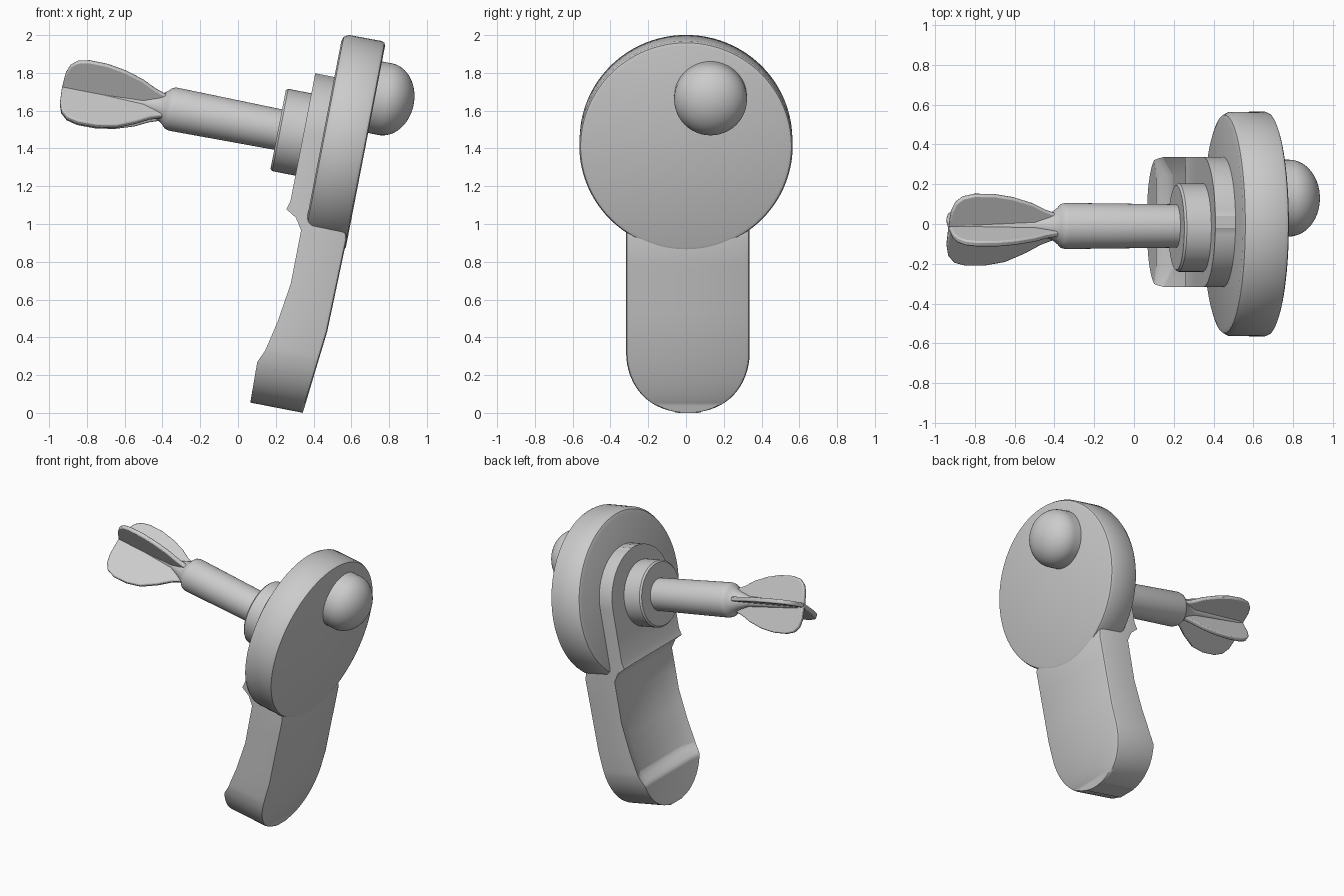
import bpy, bmesh, math
from mathutils import Matrix

if "Cube" in bpy.data.objects:
    bpy.data.objects.remove(bpy.data.objects["Cube"])

# Parts are built in a local frame: x = lock axis, z = long direction, then tilted
TILT = Matrix.Translation((0.675, 0, 1.41)) @ Matrix.Rotation(math.radians(11), 4, 'Y')


def finish(bm, name, bevel=0.0, segs=2):
    bmesh.ops.recalc_face_normals(bm, faces=bm.faces[:])
    bm.transform(TILT)
    me = bpy.data.meshes.new(name)
    bm.to_mesh(me)
    bm.free()
    ob = bpy.data.objects.new(name, me)
    bpy.context.collection.objects.link(ob)
    if bevel:
        m = ob.modifiers.new("soft_edges", 'BEVEL')
        m.width, m.segments = bevel, segs
        m.limit_method, m.angle_limit = 'ANGLE', math.radians(50)
    bpy.ops.object.select_all(action='DESELECT')
    ob.select_set(True)
    bpy.context.view_layer.objects.active = ob
    bpy.ops.object.shade_smooth_by_angle(angle=math.radians(35))
    return ob


def loft(rings, name):
    """Skin a list of equal-length closed rings and cap both ends."""
    bm = bmesh.new()
    vs = [[bm.verts.new(p) for p in r] for r in rings]
    n = len(vs[0])
    for a, b in zip(vs, vs[1:]):
        for i in range(n):
            j = (i + 1) % n
            bm.faces.new((a[i], a[j], b[j], b[i]))
    bm.faces.new(vs[0])
    bm.faces.new(vs[-1])
    return finish(bm, name)


def turned(profile, name, y=0.0, z=0.0, sides=64):
    """Round part about the lock axis from (x, radius) points."""
    rings = [[(x, y + r * math.cos(2 * math.pi * i / sides),
               z + r * math.sin(2 * math.pi * i / sides)) for i in range(sides)]
             for x, r in profile]
    return loft(rings, name)


def interp(table, v):
    for (v0, a), (v1, b) in zip(table, table[1:]):
        if v0 <= v <= v1:
            return a + (b - a) * (v - v0) / (v1 - v0)
    return table[0][1] if v < table[0][0] else table[-1][1]


# Big front disc with rounded rims
turned([(-0.232, 0.525), (-0.224, 0.548), (-0.2, 0.563), (-0.022, 0.565),
        (-0.006, 0.558), (0, 0.542)], "front_disc", sides=96)

# Long body: rounded at both ends, hollowed at the back below the disc
BOT, TOP, HALF = -1.447, 0.33, 0.327
front = [(BOT, -0.057), (-1.0, -0.012), (-0.5, -0.004), (-0.35, -0.05), (TOP, -0.05)]
back = [(BOT, -0.34), (-1.23, -0.345), (-1.16, -0.315), (-1.0, -0.28), (-0.79, -0.25),
        (-0.5, -0.25), (-0.44, -0.29), (-0.405, -0.348), (-0.36, -0.335), (TOP, -0.335)]
floor = [(BOT, -0.34), (-1.23, -0.335), (-1.16, -0.265), (-0.79, -0.21),
         (-0.5, -0.23), (-0.44, -0.27), (-0.405, -0.345), (-0.36, -0.335), (TOP, -0.335)]
arc = [math.pi / 2 * k / 16 for k in range(1, 16)]
stations = {BOT + HALF * (1 - math.sin(a)): HALF * math.cos(a) ** 0.85 for a in arc}
stations.update({TOP - HALF * (1 - math.sin(a)): HALF * math.cos(a) for a in arc})
for v in (-1.12, -1.0, -0.9, -0.79, -0.65, -0.5, -0.44, -0.405, -0.36, -0.2, 0.0):
    stations[v] = HALF
for v in (-1.23, -1.16):
    t = (BOT + HALF - v) / HALF
    stations[v] = HALF * math.sqrt(1 - t * t) ** 0.85
stations[BOT], stations[TOP] = 0.07, 0.03
rings = []
for v in sorted(stations):
    w = stations[v]
    f, b, m = interp(front, v), interp(back, v), interp(floor, v)
    c = min(0.018, 0.3 * w)          # softened front edges
    half = [(f, w - c), (f - 0.3 * c, w - 0.3 * c), (f - c, w), (b, w), (m, 0.72 * w)]
    section = half + [(x, -y) for x, y in reversed(half)]
    rings.append([(x, y + 0.01, v) for x, y in section])
loft(rings, "lock_body")

# Collar and shaft behind the body
turned([(-0.30, 0.222), (-0.460, 0.222), (-0.471, 0.212)], "collar", y=-0.018)
turned([(-0.40, 0.108), (-1.04, 0.116), (-1.062, 0.11), (-1.075, 0.095),
        (-1.10, 0.075), (-1.13, 0.06), (-1.2, 0.035), (-1.6, 0.02)],
       "shaft", y=-0.01, sides=48)

# Four curved tail fins, the lower front one wider: (angle, width scale)
outline = [(-1.05, 0.07), (-1.10, 0.08), (-1.15, 0.098), (-1.22, 0.135), (-1.32, 0.168),
           (-1.42, 0.186), (-1.52, 0.187), (-1.58, 0.172), (-1.615, 0.14),
           (-1.632, 0.09), (-1.637, 0.0), (-1.05, 0.0)]
for k, (angle, wide) in enumerate([(27, 1), (117, 1), (222, 1.33), (295, 1.04)]):
    bm = bmesh.new()
    pts = [(x, r * (1 + (wide - 1) * min(1, max(0, (-1.1 - x) / 0.2)))) for x, r in outline]
    sides = [[bm.verts.new((x, t, r)) for x, r in pts] for t in (-0.015, 0.015)]
    bm.faces.new(sides[0])
    bm.faces.new(sides[1])
    n = len(pts)
    for i in range(n):
        j = (i + 1) % n
        bm.faces.new((sides[0][i], sides[0][j], sides[1][j], sides[1][i]))
    # angle runs from +y towards up
    bm.transform(Matrix.Translation((0, -0.018, 0)) @
                 Matrix.Rotation(math.radians(angle - 90), 4, 'X'))
    finish(bm, f"tail_fin_{k + 1}", bevel=0.008)

# Domed knob on the front face
dome = [(0.055 + 0.153 * math.sin(a), 0.193 * math.cos(a))
        for a in (math.pi / 2 * i / 16 for i in range(16))]
turned([(-0.03, 0.193)] + dome + [(0.208, 0.004)], "knob", y=0.13, z=0.266, sides=48)
